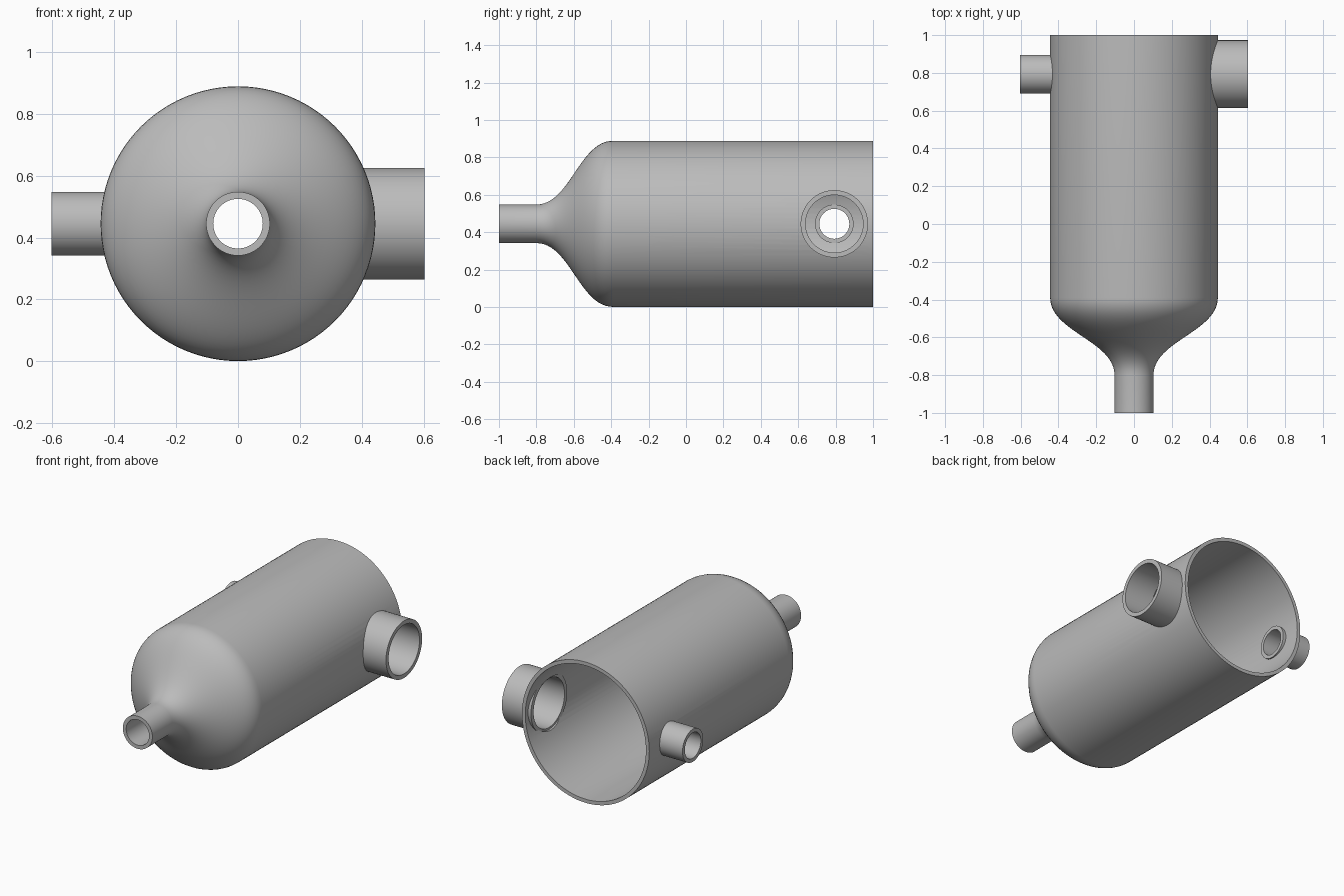
import bpy
import bmesh
from math import pi
from mathutils import Matrix, Vector

if "Cube" in bpy.data.objects:
    bpy.data.objects.remove(bpy.data.objects["Cube"])

CENTRE_Z = 0.445
PIPE_Y = 0.793
WALL = 0.023
SEGMENTS = 96

steel = bpy.data.materials.new("grey_steel")
steel.use_nodes = True
GREY = (0.5, 0.5, 0.5, 1)
steel.diffuse_color = GREY
steel.node_tree.nodes["Principled BSDF"].inputs["Base Color"].default_value = GREY


def lathe(name, profile, axis, y=0.0):
    """Spin a closed profile of (radius, position) points about the x or y axis."""
    bm = bmesh.new()
    verts = [bm.verts.new((r, 0, t)) for r, t in profile]
    edges = [bm.edges.new((verts[i - 1], v)) for i, v in enumerate(verts)]
    bmesh.ops.spin(bm, geom=verts + edges, cent=(0, 0, 0), axis=(0, 0, 1),
                   angle=2 * pi, steps=SEGMENTS, use_merge=True)
    bmesh.ops.remove_doubles(bm, verts=bm.verts, dist=1e-5)
    turn = Matrix.Rotation(pi / 2, 4, "Y") if axis == "x" else Matrix.Rotation(-pi / 2, 4, "X")
    bm.transform(Matrix.Translation((0, y, CENTRE_Z)) @ turn)
    bmesh.ops.recalc_face_normals(bm, faces=bm.faces)
    mesh = bpy.data.meshes.new(name)
    bm.to_mesh(mesh)
    bm.free()
    mesh.materials.append(steel)
    obj = bpy.data.objects.new(name, mesh)
    bpy.context.collection.objects.link(obj)
    return obj


def tube(name, radius, bore, start, end):
    return lathe(name, [(radius, start), (radius, end), (bore, end), (bore, start)],
                 "x", PIPE_Y)


def activate(obj):
    bpy.ops.object.select_all(action="DESELECT")
    obj.select_set(True)
    bpy.context.view_layer.objects.active = obj


def smooth(obj):
    activate(obj)
    bpy.ops.object.shade_smooth_by_angle(angle=pi / 6)


# Vessel outline: front nozzle, S-shaped shoulder, straight barrel
def bezier(a, b, c, d, t):
    s = 1 - t
    return a * s**3 + 3 * b * s * s * t + 3 * c * s * t * t + d * t**3


NOZZLE, BARREL = Vector((0.103, -0.8)), Vector((0.444, -0.39))
reach = Vector((0, 0.18))
shoulder = [bezier(NOZZLE, NOZZLE + reach, BARREL - reach, BARREL, i / 24)
            for i in range(25)]
outer = [Vector((0.103, -1))] + shoulder + [Vector((0.444, 1))]

# Inner wall: the same outline moved inwards by the wall thickness
inner = []
for i, p in enumerate(outer):
    along = (outer[min(i + 1, len(outer) - 1)] - outer[max(i - 1, 0)]).normalized()
    if i in (0, len(outer) - 1):
        along = Vector((0, 1))
    inner.append(p + WALL * Vector((-along.y, along.x)))
vessel = lathe("vessel", outer + inner[::-1], "y")

# Side pipes, each opening through the vessel wall
for name, radius, bore, side in (("left_large_pipe", 0.18, 0.154, 1),
                                 ("right_small_pipe", 0.103, 0.08, -1)):
    smooth(tube(name, radius, bore, side * 0.4, side * 0.603))
    bpy.ops.mesh.primitive_cylinder_add(
        vertices=SEGMENTS, radius=(radius + bore) / 2, depth=0.4,
        location=(side * 0.45, PIPE_Y, CENTRE_Z), rotation=(0, pi / 2, 0))
    cutter = bpy.context.object
    cutter.name = "pipe_hole_cutter"
    cutter.hide_render = True
    cut = vessel.modifiers.new("pipe_hole", "BOOLEAN")
    cut.operation, cut.solver, cut.object = "DIFFERENCE", "EXACT", cutter
    activate(vessel)
    bpy.ops.object.modifier_apply(modifier=cut.name)
    bpy.data.objects.remove(cutter)

smooth(vessel)
